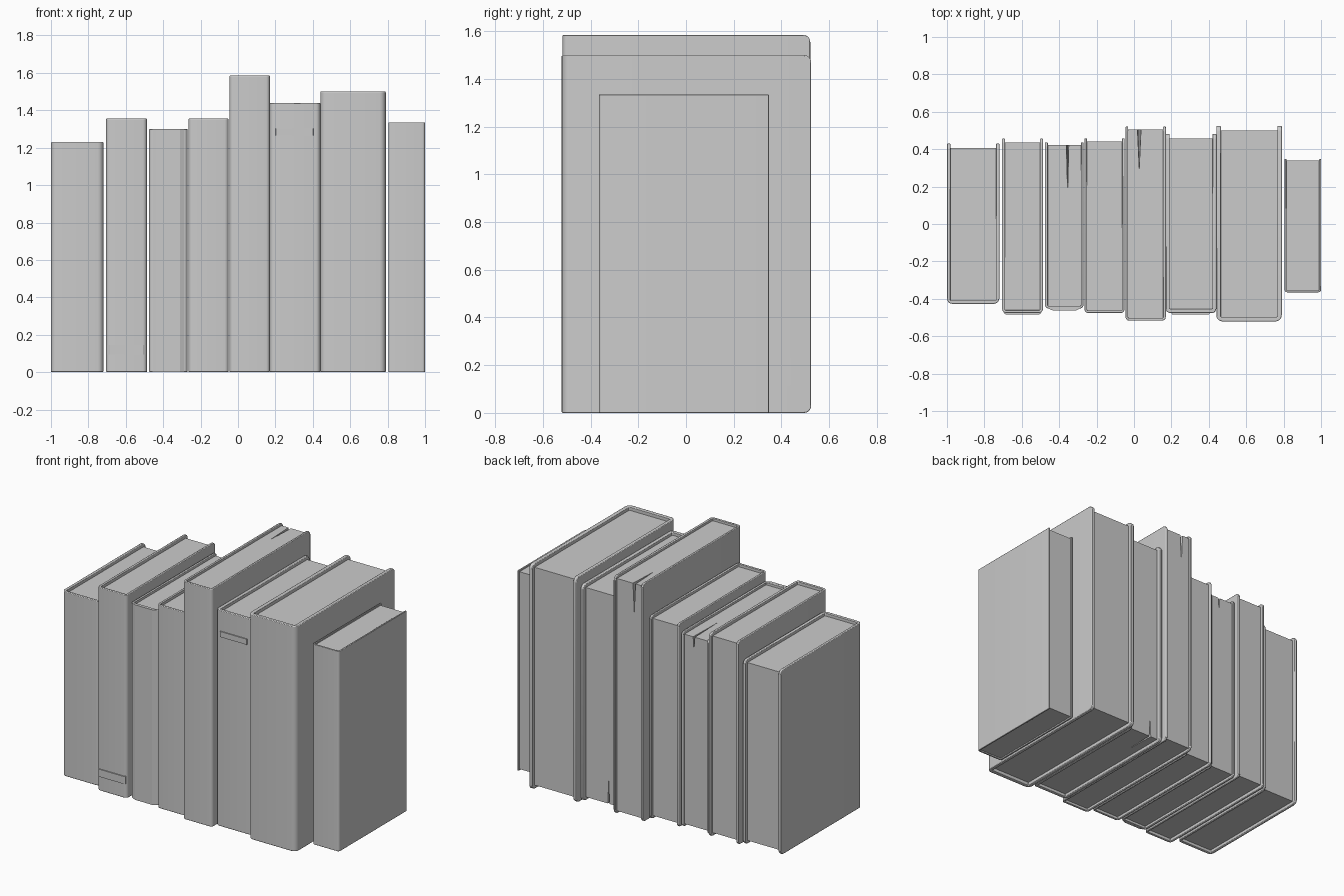
import bpy, bmesh
from mathutils import Vector

if "Cube" in bpy.data.objects:
    bpy.data.objects.remove(bpy.data.objects["Cube"])

EPS = 1e-5


def finish(bm, name):
    bmesh.ops.recalc_face_normals(bm, faces=bm.faces)
    me = bpy.data.meshes.new(name)
    bm.to_mesh(me)
    bm.free()
    ob = bpy.data.objects.new(name, me)
    bpy.context.collection.objects.link(ob)
    return ob


def activate(ob):
    bpy.ops.object.select_all(action='DESELECT')
    ob.select_set(True)
    bpy.context.view_layer.objects.active = ob


def prism(profile, z0, z1):
    """Extrude an xy outline from z0 to z1."""
    bm = bmesh.new()
    f = bm.faces.new([bm.verts.new((x, y, z0)) for x, y in profile])
    r = bmesh.ops.extrude_face_region(bm, geom=[f])
    top = [v for v in r['geom'] if isinstance(v, bmesh.types.BMVert)]
    bmesh.ops.translate(bm, vec=(0, 0, z1 - z0), verts=top)
    return bm


def cover(name, x0, x1, h, yf, yb, t, spine_r, corner_r):
    """U-shaped hard cover: two boards and a rounded spine."""
    bm = prism([(x0, yb), (x0, yf), (x1, yf), (x1, yb),
                (x1 - t, yb), (x1 - t, yf + t), (x0 + t, yf + t), (x0 + t, yb)], 0, h)

    def vertical(e):
        a, b = e.verts
        return abs(a.co.z - b.co.z) > h / 2

    def round_edges(test, r):
        bmesh.ops.bevel(bm, geom=[e for e in bm.edges if test(e)], offset=r,
                        segments=5, profile=0.5, affect='EDGES')

    # spine corners
    round_edges(lambda e: vertical(e) and all(abs(v.co.y - yf) < EPS for v in e.verts), spine_r)
    # free corners of the boards
    if corner_r:
        round_edges(lambda e: not vertical(e) and
                    all(abs(v.co.y - yb) < EPS for v in e.verts), corner_r)
    ob = finish(bm, name)
    m = ob.modifiers.new("soft_edges", 'BEVEL')
    m.width, m.segments = min(0.004, t * 0.25), 2
    m.limit_method = 'ANGLE'
    m.angle_limit = 0.9
    activate(ob)
    bpy.ops.object.shade_smooth_by_angle()
    return ob


def pages(name, x0, x1, y0, y1, z0, z1):
    return finish(prism([(x0, y0), (x1, y0), (x1, y1), (x0, y1)], z0, z1), name)


def split_pages(block, x, yb, z, depth, drop, w=0.007):
    """Wedge-shaped gap between pages at a back corner (drop < 0 opens downward)."""
    s = 1 if drop > 0 else -1
    k = 1.2   # scaled about the inner edge midpoint so the wedge passes the surface
    inner_y, inner_z = Vector((x, yb - depth, z)), Vector((x, yb, z - drop))
    corner = Vector((x, yb, z))
    mid = (inner_y + inner_z) / 2
    out = corner + (corner - mid) * (k - 1)
    a = inner_y + (inner_y - inner_z).normalized() * 0.01
    b = inner_z + (inner_z - inner_y).normalized() * 0.01
    bm = bmesh.new()
    vs = [bm.verts.new(p) for p in
          (a, b, out + Vector((-w * k, 0, s * 0.01)), out + Vector((w * k, 0, s * 0.01)))]
    for i in ((0, 1, 2), (0, 3, 1), (0, 2, 3), (1, 3, 2)):
        bm.faces.new([vs[j] for j in i])
    cutter = finish(bm, "page_gap_cutter")
    cutter.hide_render = True
    m = block.modifiers.new("page_gap", 'BOOLEAN')
    m.object, m.operation, m.solver = cutter, 'DIFFERENCE', 'EXACT'
    activate(block)
    bpy.ops.object.modifier_apply(modifier=m.name)
    bpy.data.objects.remove(cutter)


def spine_panel(name, x0, x1, y, d, z0, z1, taper):
    """Raised strip on the spine with sloping ends."""
    finish(prism([(x0, y + 0.003), (x0, y), (x0 + taper, y - d),
                  (x1 - taper, y - d), (x1, y), (x1, y + 0.003)], z0, z1), name)


# x0, x1, height, front y, back y, page back y, board, spine radius, corner radius, lip
books = [
    (-1.000, -0.720, 1.230, -0.427, 0.430, 0.407, 0.018, 0.030, 0.030, 0.022),
    (-0.705, -0.487, 1.355, -0.476, 0.457, 0.436, 0.015, 0.022, 0.025, 0.022),
    (-0.475, -0.270, 1.300, -0.452, 0.437, 0.423, 0.014, 0.020, 0.025, 0.018),
    (-0.265, -0.050, 1.355, -0.476, 0.457, 0.440, 0.014, 0.022, 0.025, 0.020),
    (-0.045, 0.170, 1.585, -0.517, 0.521, 0.505, 0.014, 0.020, 0.030, 0.018),
    (0.170, 0.440, 1.440, -0.476, 0.482, 0.457, 0.021, 0.024, 0.030, 0.022),
    (0.440, 0.790, 1.500, -0.521, 0.525, 0.500, 0.024, 0.034, 0.030, 0.024),
    (0.805, 1.000, 1.335, -0.365, 0.347, 0.339, 0.010, 0.014, 0, 0.010),
]

blocks = []
for i, (x0, x1, h, yf, yb, yp, t, sr, cr, lip) in enumerate(books, 1):
    cover(f"cover_{i}", x0, x1, h, yf, yb, t, sr, cr)
    g = 0.002   # tucked slightly into the boards
    blocks.append(pages(f"pages_{i}", x0 + t - g, x1 - t + g, yf + t - g, yp, lip, h - lip))

# gaps between pages: two at the top, one at the bottom
split_pages(blocks[2], -0.355, 0.423, 1.282, 0.26, 0.09)
split_pages(blocks[4], 0.028, 0.505, 1.567, 0.21, 0.19, 0.01)
split_pages(blocks[5], 0.25, 0.457, 0.022, 0.20, -0.16)

# raised spine bands
spine_panel("spine_band_lower", -0.697, -0.495, -0.476, 0.007, 0.095, 0.145, 0.012)
spine_panel("spine_band_upper", 0.200, 0.405, -0.476, 0.007, 1.265, 1.302, 0.004)
spine_panel("spine_panel", -0.457, -0.288, -0.452, 0.010, 0, 1.30, 0.022)
